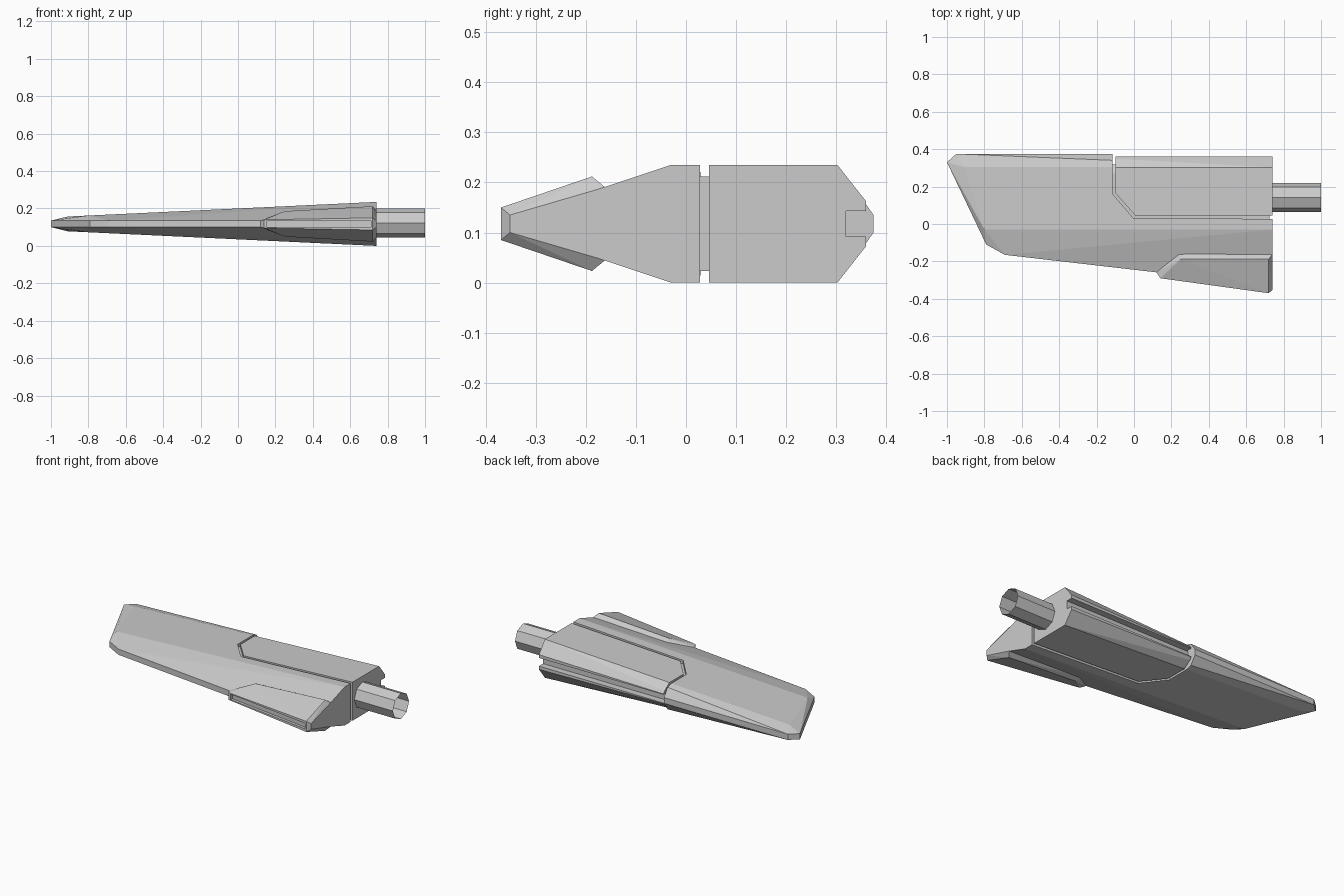
import bpy, bmesh, math
from mathutils import Matrix

if "Cube" in bpy.data.objects:
    bpy.data.objects.remove(bpy.data.objects["Cube"])

MID = 0.1175  # height of the blade's symmetry plane


def half(x):
    """Half thickness of the blade, growing linearly towards the root."""
    return 0.04 + (x + 0.9) / 1.64 * 0.0775


def finish(bm, name):
    bmesh.ops.recalc_face_normals(bm, faces=bm.faces)
    me = bpy.data.meshes.new(name)
    bm.to_mesh(me)
    bm.free()
    ob = bpy.data.objects.new(name, me)
    bpy.context.collection.objects.link(ob)
    return ob


def hull(name, pts):
    """Faceted solid around points (x, y, half height), mirrored about MID."""
    bm = bmesh.new()
    for x, y, h in pts:
        for s in (-1, 1):
            bm.verts.new((x, y, MID + s * h))
    res = bmesh.ops.convex_hull(bm, input=bm.verts)
    loose = [v for v in bm.verts if not v.link_faces]
    bmesh.ops.delete(bm, geom=loose, context='VERTS')
    bmesh.ops.dissolve_limit(bm, angle_limit=math.radians(1), verts=bm.verts, edges=bm.edges)
    return finish(bm, name)


def prism(outline, h):
    """Vertical cutter with a plan outline."""
    bm = bmesh.new()
    lo = [bm.verts.new((x, y, MID - h)) for x, y in outline]
    hi = [bm.verts.new((x, y, MID + h)) for x, y in outline]
    n = len(lo)
    bm.faces.new(lo)
    bm.faces.new(hi)
    for i in range(n):
        j = (i + 1) % n
        bm.faces.new((lo[i], lo[j], hi[j], hi[i]))
    ob = finish(bm, "cutter")
    ob.hide_render = True
    return ob


def cut(ob, cutter, op='DIFFERENCE'):
    mod = ob.modifiers.new("cut", 'BOOLEAN')
    mod.object, mod.operation, mod.solver = cutter, op, 'EXACT'
    dg = bpy.context.evaluated_depsgraph_get()
    me = bpy.data.meshes.new_from_object(ob.evaluated_get(dg))
    ob.modifiers.clear()
    ob.data = me
    bpy.data.objects.remove(cutter)


# Main blade with bevelled tip and thin edges, notched for the root panel
rim = [(-1, 0.33), (-0.95, 0.375), (0.74, 0.375), (0.74, -0.33), (-0.69, -0.165), (-0.79, -0.11)]
crown = [(-0.91, 0.305), (-0.80, -0.03), (0.74, -0.03), (0.74, 0.305)]
blade = hull("blade", [(x, y, 0.0175) for x, y in rim] + [(x, y, half(x)) for x, y in crown])
cut(blade, prism([(-0.114, 0.5), (-0.114, 0.16), (-0.002, 0.03), (0.9, 0.027), (0.9, 0.5)], 0.3))

# Root panel, separated by a narrow gap, with a channel along its rear edge
section = [(x, y, h) for x, e in ((-0.3, 0.026), (0.74, 0.045))
           for y, h in ((-0.05, half(x)), (0.303, half(x)), (0.36, e))]
panel = hull("root_panel", section)
cut(panel, prism([(-0.1, 0.5), (-0.1, 0.166), (0.006, 0.046), (0.9, 0.046), (0.9, 0.5)], 0.3), 'INTERSECT')
cut(panel, prism([(-0.2, 0.32), (0.9, 0.32), (0.9, 0.5), (-0.2, 0.5)], 0.025))

# Core that closes the bottom of the gap
hull("core", [(x, y, half(x) - d) for x in (-0.13, 0.725)
              for y, d in ((0.0, 0.022), (0.27, 0.022), (0.318, 0.05))])

# Raised leading-edge fin with chamfered border and a recessed slot
fin = hull("edge_fin", [
    (0.14, -0.29, 0.022), (0.72, -0.37, 0.0325), (0.72, -0.188, 0.0945), (0.25, -0.188, 0.068),
    (0.12, -0.258, 0.018), (0.74, -0.352, 0.0175), (0.74, -0.162, 0.073), (0.24, -0.158, 0.052)])
cut(fin, prism([(0.155, -0.275), (0.71, -0.352), (0.71, -0.42), (0.155, -0.34)], 0.0165))

# Open octagonal mounting shaft
bm = bmesh.new()
bmesh.ops.create_cone(bm, cap_ends=False, segments=8, radius1=0.078, radius2=0.078, depth=0.27,
                      matrix=Matrix.Translation((0.865, 0.142, 0.122)) @ Matrix.Rotation(math.pi / 2, 4, 'Y'))
finish(bm, "shaft")
